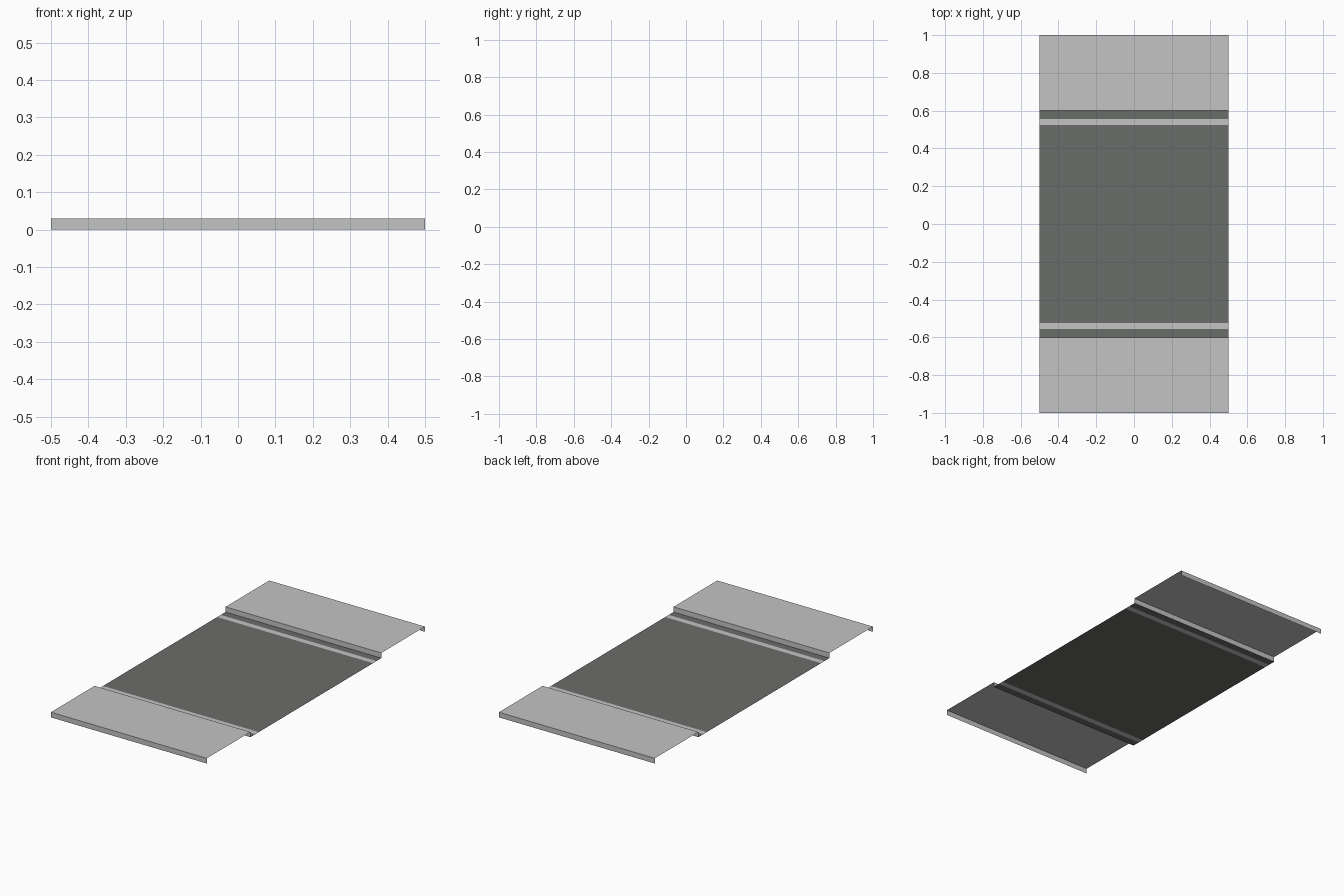
import bpy
import bmesh

if "Cube" in bpy.data.objects:
    bpy.data.objects.remove(bpy.data.objects["Cube"])

HALF_W = 0.5      # half length of the road piece along x
KERB_Y = 0.60     # inner edge of the pavements
EDGE_Y = 1.0      # outer edge of the pavements
TOP_Z = 0.03      # pavement height
LINE_IN, LINE_OUT = 0.523, 0.556


def material(name, rgb):
    m = bpy.data.materials.new(name)
    m.diffuse_color = (*rgb, 1)
    m.use_nodes = True
    m.node_tree.nodes["Principled BSDF"].inputs["Base Color"].default_value = m.diffuse_color
    return m


pale = material("pale grey", (0.55, 0.55, 0.55))
asphalt = material("dark asphalt", (0.148, 0.154, 0.142))


def sheet(name, profile, mats, pick=lambda y: 0):
    """Sweep an open (y, z) profile along x into a thin open sheet."""
    bm = bmesh.new()
    rows = [[bm.verts.new((x, y, z)) for x in (-HALF_W, HALF_W)] for y, z in profile]
    for a, b in zip(rows, rows[1:]):
        face = bm.faces.new((a[0], a[1], b[1], b[0]))
        face.material_index = pick(abs(face.calc_center_median().y))
    me = bpy.data.meshes.new(name)
    bm.to_mesh(me)
    bm.free()
    for m in mats:
        me.materials.append(m)
    ob = bpy.data.objects.new(name, me)
    bpy.context.collection.objects.link(ob)


# Road surface with the two edge lines cut into it
ys = (-KERB_Y, -LINE_OUT, -LINE_IN, LINE_IN, LINE_OUT, KERB_Y)
sheet("road_surface", [(y, 0) for y in ys], (asphalt, pale),
      lambda y: 1 if LINE_IN < y < LINE_OUT else 0)

# Raised pavements: outer face, top and kerb, open at the ends and below
for name, y0, y1 in (("front_pavement", -EDGE_Y, -KERB_Y),
                     ("back_pavement", KERB_Y, EDGE_Y)):
    sheet(name, [(y0, 0), (y0, TOP_Z), (y1, TOP_Z), (y1, 0)], (pale,))
